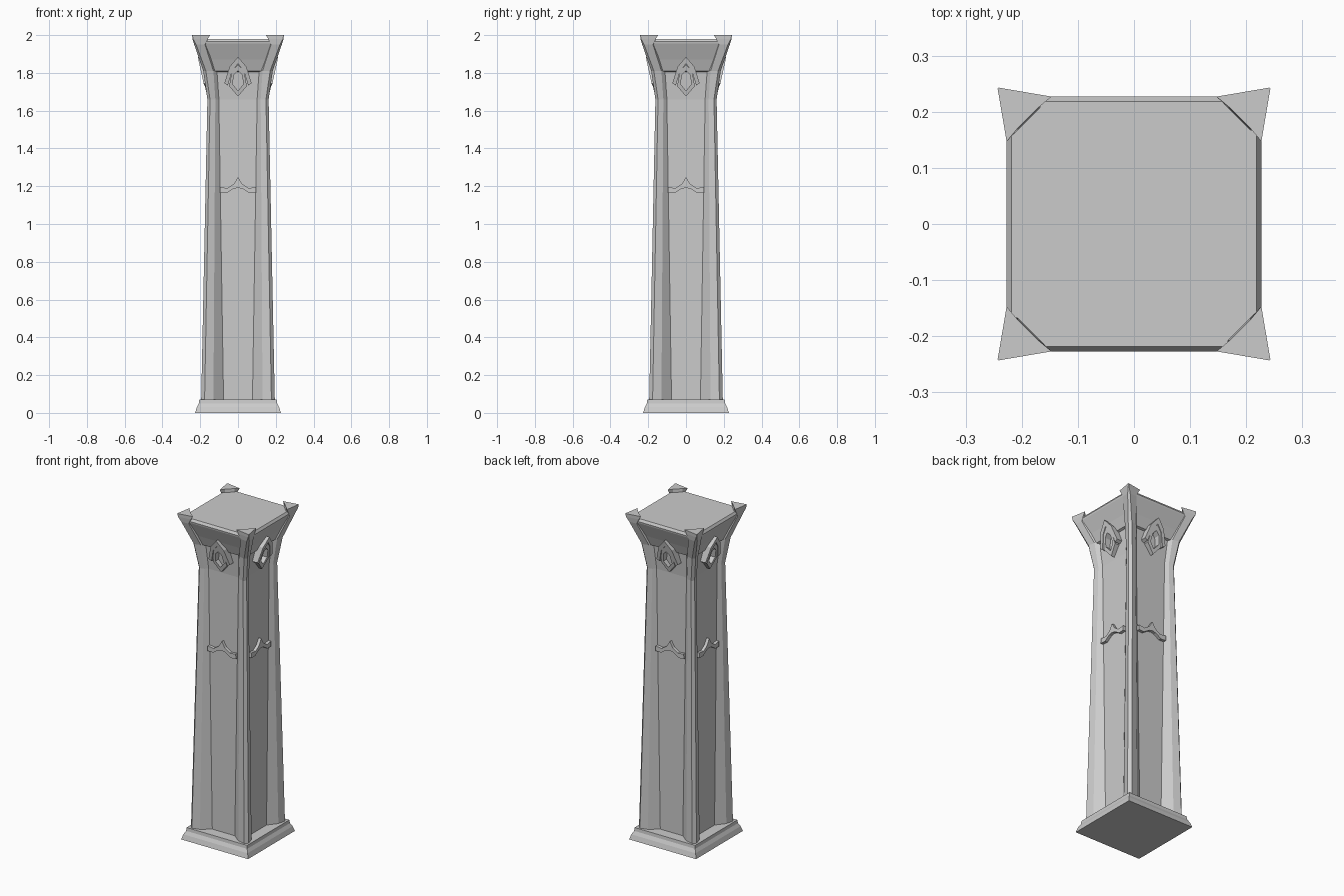
import bpy, bmesh, math
from mathutils import Matrix

if "Cube" in bpy.data.objects:
    bpy.data.objects.remove(bpy.data.objects["Cube"])


def finish(bm, name, turn=0):
    bm.transform(Matrix.Rotation(turn * math.pi / 2, 4, 'Z'))
    bmesh.ops.remove_doubles(bm, verts=bm.verts, dist=1e-5)
    bmesh.ops.recalc_face_normals(bm, faces=bm.faces)
    me = bpy.data.meshes.new(name)
    bm.to_mesh(me)
    bm.free()
    ob = bpy.data.objects.new(name, me)
    bpy.context.collection.objects.link(ob)


def loft(name, rings, turn=0):
    """Skin a stack of equal-length rings and cap both ends."""
    bm = bmesh.new()
    vs = [[bm.verts.new(p) for p in r] for r in rings]
    n = len(vs[0])
    for lo, hi in zip(vs, vs[1:]):
        for i in range(n):
            j = (i + 1) % n
            bm.faces.new((lo[i], lo[j], hi[j], hi[i]))
    bm.faces.new(vs[0])
    bm.faces.new(vs[-1])
    finish(bm, name, turn)


def square(h, z):
    return [(-h, -h, z), (h, -h, z), (h, h, z), (-h, h, z)]


def band(name, outer, inner, front, depth, turn, closed):
    """Strip between two half outlines in x, z, mirrored in x and given depth."""
    def full(half):
        return half + [(-x, z) for x, z in reversed(half) if x > 0]
    o, i = full(outer), full(inner)
    if not closed:  # start at the outer end of one side
        o = [(-x, z) for x, z in reversed(outer) if x > 0] + outer
        i = [(-x, z) for x, z in reversed(inner) if x > 0] + inner
        # order both sides from left end to right end
        o.sort()
        i.sort()
    bm = bmesh.new()
    secs = []
    for (ox, oz), (ix, iz) in zip(o, i):
        secs.append([bm.verts.new(p) for p in (
            (ox, -front(oz), oz), (ix, -front(iz), iz),
            (ix, -front(iz) + depth, iz), (ox, -front(oz) + depth, oz))])
    pairs = list(zip(secs, secs[1:]))
    if closed:
        pairs.append((secs[-1], secs[0]))
    for s, t in pairs:
        for k in range(4):
            m = (k + 1) % 4
            bm.faces.new((s[k], s[m], t[m], t[k]))
    if not closed:
        bm.faces.new(secs[0])
        bm.faces.new(secs[-1])
    finish(bm, name, turn)


# Flared plinth
loft("plinth", [square(h, z) for h, z in
                [(.227, 0), (.218, .03), (.207, .05), (.205, .07)]])

# Straight core with flared capital and top slab
loft("core", [square(h, z) for h, z in
              [(.14, .06), (.14, 1.66), (.153, 1.805), (.166, 1.81),
               (.188, 1.87), (.225, 1.955), (.227, 1.965), (.218, 1.98)]])

# Corner post sections: z, panel edge, front edge, outer ridge
posts = [(.06, .075, .139, .13, .183, .177, .195),
         (1.66, .10, .139, .12, .155, .148, .162),
         (1.81, .11, .152, .13, .174, .17, .184),
         (1.95, .165, .205, .175, .228, .222, .232),
         (1.98, .168, .207, .160, .228, .238, .241),
         (2.0, .170, .208, .147, .227, .241, .243)]


def post_ring(z, a, c, b, f, r, o):
    half = [(a, c), (b, f), (r, o)]
    pts = half + [(y, x) for x, y in reversed(half)]
    return [(x, y, z) for x, y in pts]


for t in range(4):
    loft("corner_post", [post_ring(*p) for p in posts], t)

    # Pointed moulding across the panel
    band("panel_moulding",
         [(0, 1.248), (.022, 1.212), (.055, 1.19), (.095, 1.195)],
         [(0, 1.192), (.025, 1.186), (.06, 1.163), (.096, 1.165)],
         lambda z: .158, .03, t, False)

    # Arch and pointed ring, leaning out with the capital
    def lean(z):
        return .163 + (z - 1.675) * .22
    band("emblem_arch",
         [(0, 1.885), (.045, 1.832), (.072, 1.745)],
         [(0, 1.848), (.031, 1.81), (.054, 1.733)],
         lambda z: lean(z) + .004, .045, t, False)
    band("emblem_ring",
         [(0, 1.845), (.032, 1.81), (.047, 1.73), (0, 1.675)],
         [(0, 1.812), (.021, 1.79), (.029, 1.74), (0, 1.706)],
         lean, .04, t, True)
